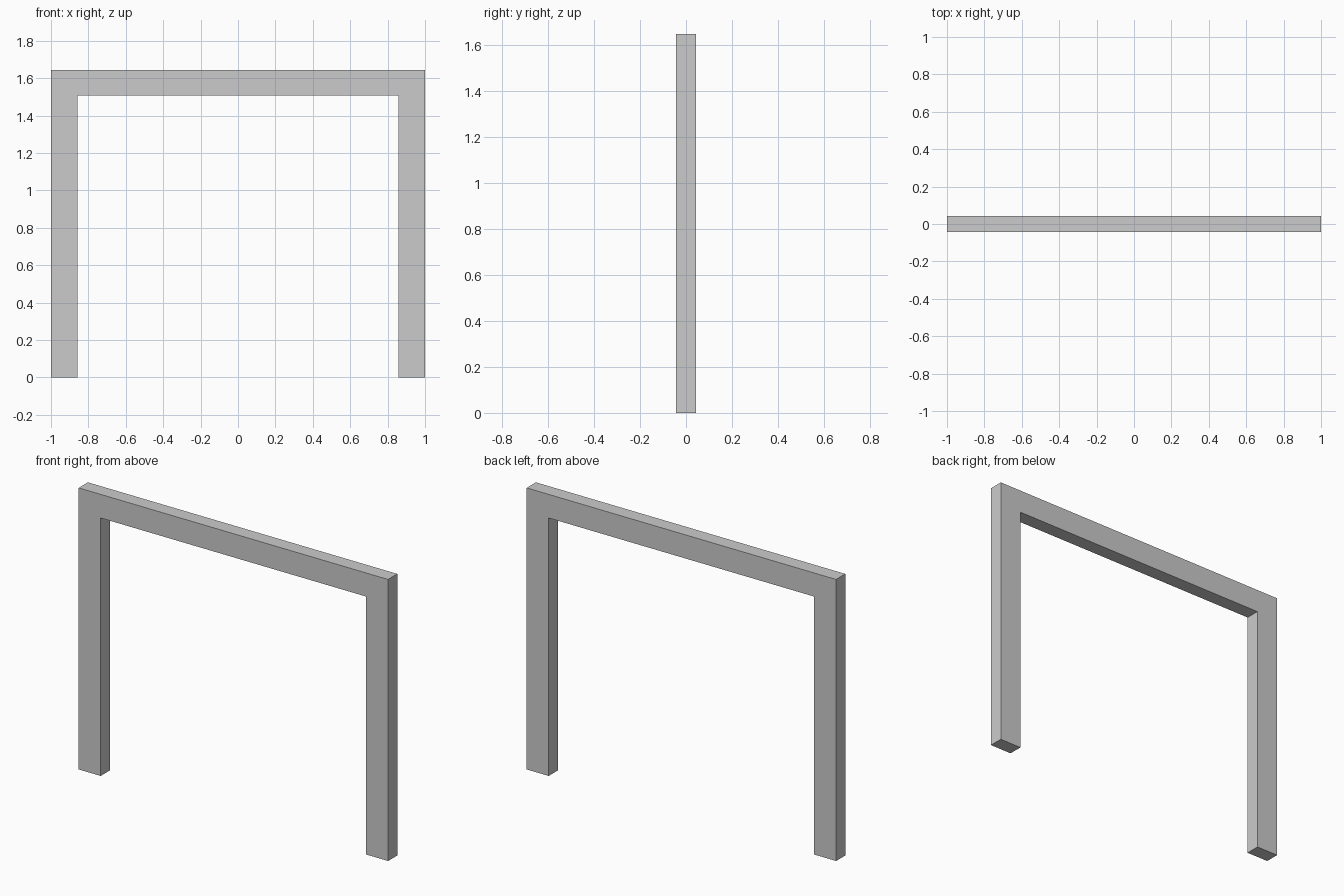
import bpy
import bmesh

if "Cube" in bpy.data.objects:
    bpy.data.objects.remove(bpy.data.objects["Cube"])

HALF_W, HEIGHT, DEPTH = 1.0, 1.645, 0.085
INNER_X, INNER_Z = 0.858, 1.507

# Door frame: U-shaped front profile, extruded backwards
right = [(INNER_X, 0), (HALF_W, 0), (HALF_W, HEIGHT)]
left = [(-x, z) for x, z in reversed(right)]
profile = right + left + [(-INNER_X, INNER_Z), (INNER_X, INNER_Z)]

bm = bmesh.new()
face = bm.faces.new([bm.verts.new((x, -DEPTH / 2, z)) for x, z in profile])
ext = bmesh.ops.extrude_face_region(bm, geom=[face], use_keep_orig=True)
moved = [g for g in ext["geom"] if isinstance(g, bmesh.types.BMVert)]
bmesh.ops.translate(bm, verts=moved, vec=(0, DEPTH, 0))
bmesh.ops.recalc_face_normals(bm, faces=bm.faces)

mesh = bpy.data.meshes.new("door_frame")
bm.to_mesh(mesh)
bm.free()
bpy.context.collection.objects.link(bpy.data.objects.new("door_frame", mesh))
